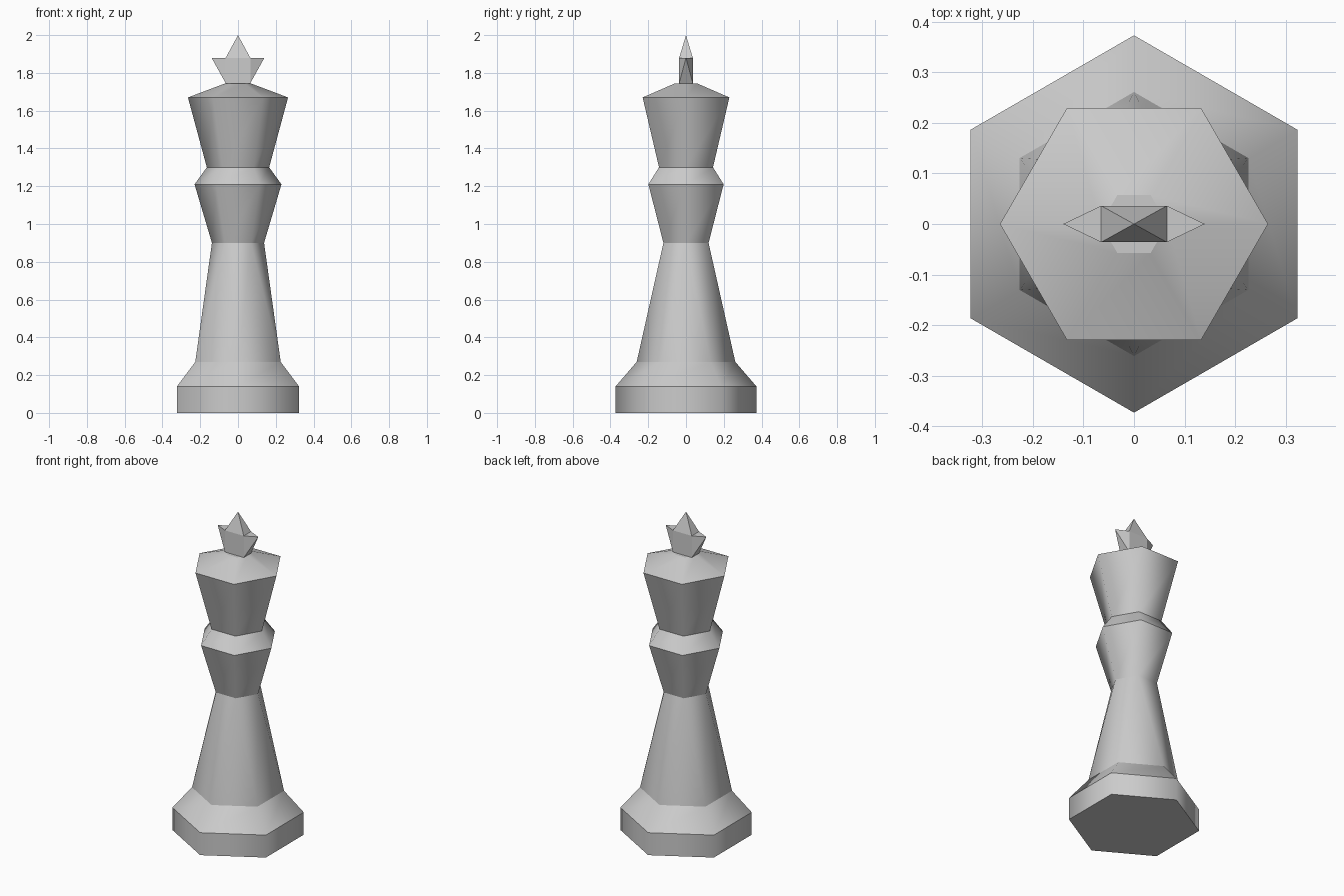
import bpy, bmesh
from math import sin, cos, radians

old = bpy.data.objects.get("Cube")
if old:
    bpy.data.objects.remove(old, do_unlink=True)

stone = bpy.data.materials.new("grey_stone")
stone.use_nodes = True
GREY = (0.6, 0.6, 0.6, 1)
stone.diffuse_color = GREY
stone.node_tree.nodes["Principled BSDF"].inputs["Base Color"].default_value = GREY


def finish(bm, name):
    bmesh.ops.recalc_face_normals(bm, faces=bm.faces)
    mesh = bpy.data.meshes.new(name)
    bm.to_mesh(mesh)
    bm.free()
    mesh.materials.append(stone)
    obj = bpy.data.objects.new(name, mesh)
    bpy.context.collection.objects.link(obj)
    return obj


# Six-sided body: each ring is (radius, height, turn in degrees)
SIDES = 6
rings = [
    (0.373, 0.0, 30), (0.373, 0.14, 30),     # foot
    (0.261, 0.27, 30),                       # foot bevel
    (0.138, 0.90, 0),                        # waist, turned half a side
    (0.23, 1.21, 0), (0.165, 1.30, 0),       # collar
    (0.265, 1.67, 0), (0.066, 1.745, 0),     # head and cap
]
bm = bmesh.new()
loops = []
for radius, z, turn in rings:
    angles = [radians(turn + 360 / SIDES * i) for i in range(SIDES)]
    loops.append([bm.verts.new((radius * cos(a), radius * sin(a), z)) for a in angles])

for k in range(len(rings) - 1):
    low, high = loops[k], loops[k + 1]
    for i in range(SIDES):
        j = (i + 1) % SIDES
        if rings[k][2] == rings[k + 1][2]:
            bm.faces.new((low[i], low[j], high[j], high[i]))
        else:
            # Alternating triangles where the body twists
            bm.faces.new((low[i], high[j], high[i]))
            bm.faces.new((low[i], low[j], high[j]))
bm.faces.new(loops[0])
bm.faces.new(loops[-1])

# Smooth around the body, crisp along every ring
for face in bm.faces:
    face.smooth = True
for edge in bm.edges:
    a, b = edge.verts
    edge.smooth = abs(a.co.z - b.co.z) > 0.001
finish(bm, "body")

# Star-shaped crown: a block with a spike on top and on both sides
X, Y, BOTTOM, TOP = 0.065, 0.036, 1.745, 1.88
bm = bmesh.new()
corners = [(-X, -Y), (X, -Y), (X, Y), (-X, Y)]
base = [bm.verts.new((x, y, BOTTOM)) for x, y in corners]
roof = [bm.verts.new((x, y, TOP)) for x, y in corners]
bm.faces.new(base)


def spike(square, tip):
    point = bm.verts.new(tip)
    for i in range(4):
        bm.faces.new((square[i], square[(i + 1) % 4], point))


spike(roof, (0, 0, 2))
for i in range(4):
    j = (i + 1) % 4
    side = (base[i], base[j], roof[j], roof[i])
    if i % 2:
        spike(side, (0.14 if i == 1 else -0.14, 0, TOP))
    else:
        bm.faces.new(side)
finish(bm, "crown")
